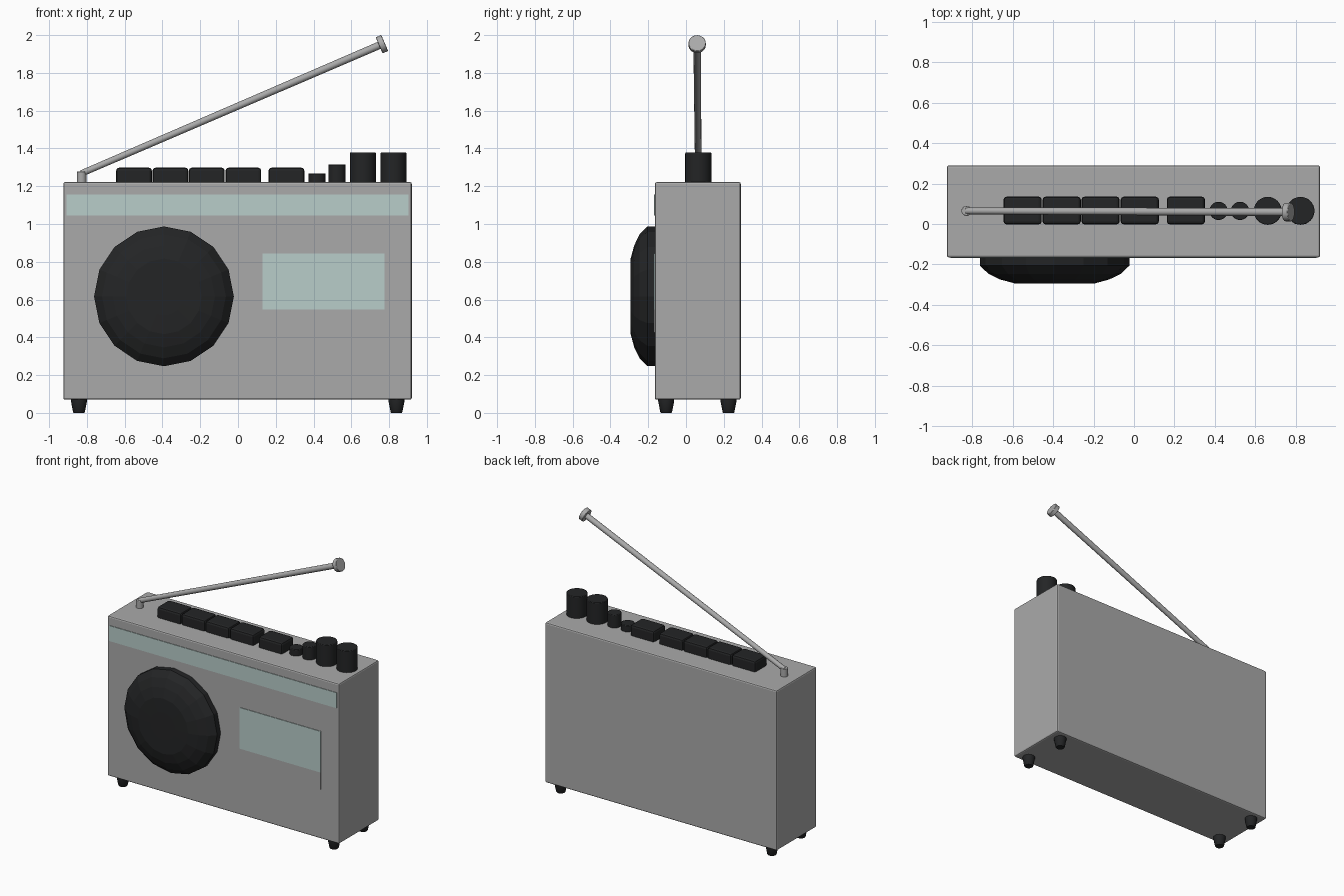
import bpy, bmesh, math
from mathutils import Vector

if "Cube" in bpy.data.objects:
    bpy.data.objects.remove(bpy.data.objects["Cube"])


def material(name, rgb):
    m = bpy.data.materials.new(name)
    m.diffuse_color = (*rgb, 1)
    m.use_nodes = True
    m.node_tree.nodes["Principled BSDF"].inputs["Base Color"].default_value = m.diffuse_color
    return m


GREY = material("grey_casing", (0.40, 0.40, 0.40))
DARK = material("black_plastic", (0.017, 0.018, 0.019))
GLASS = material("pale_glass", (0.48, 0.61, 0.59))


def finish(bm, name, mat, bevel=0, segments=2, smooth=True):
    bmesh.ops.recalc_face_normals(bm, faces=bm.faces)
    me = bpy.data.meshes.new(name)
    bm.to_mesh(me)
    bm.free()
    ob = bpy.data.objects.new(name, me)
    bpy.context.collection.objects.link(ob)
    me.materials.append(mat)
    if bevel:
        b = ob.modifiers.new("bevel", 'BEVEL')
        b.width, b.segments = bevel, segments
        b.limit_method = 'ANGLE'
    if smooth:
        bpy.ops.object.select_all(action='DESELECT')
        ob.select_set(True)
        bpy.context.view_layer.objects.active = ob
        bpy.ops.object.shade_smooth_by_angle(angle=math.radians(35))
    return ob


def box(name, lo, hi, mat, bevel=0, segments=2):
    bm = bmesh.new()
    bmesh.ops.create_cube(bm, size=1)
    for v in bm.verts:
        v.co = [lo[i] + (v.co[i] + 0.5) * (hi[i] - lo[i]) for i in range(3)]
    return finish(bm, name, mat, bevel, segments, smooth=False)


def lathe(name, base, axis, profile, sides, mat, bevel=0, smooth=True):
    """Rings of (radius, distance along axis), capped at both ends."""
    bm = bmesh.new()
    rings = [[bm.verts.new((r * math.cos(2 * math.pi * i / sides),
                            r * math.sin(2 * math.pi * i / sides), h))
              for i in range(sides)] for r, h in profile]
    for a, b in zip(rings, rings[1:]):
        for i in range(sides):
            j = (i + 1) % sides
            bm.faces.new((a[i], a[j], b[j], b[i]))
    bm.faces.new(rings[0])
    bm.faces.new(rings[-1])
    rot = Vector((0, 0, 1)).rotation_difference(Vector(axis))
    for v in bm.verts:
        v.co = rot @ v.co + Vector(base)
    return finish(bm, name, mat, bevel, 2, smooth)


TOP, FRONT, MID = 1.222, -0.165, 0.065

# Casing
box("casing", (-0.925, FRONT, 0.07), (0.92, 0.29, TOP), GREY, 0.01)

# Tuning strip, cassette window and the lip under it
box("tuning_strip", (-0.907, FRONT - 0.004, 1.045), (0.902, FRONT + 0.004, 1.156), GLASS)
box("cassette_window", (0.13, FRONT - 0.004, 0.548), (0.775, FRONT + 0.004, 0.844), GLASS)
box("cassette_lip", (0.13, FRONT - 0.004, 0.426), (0.775, FRONT + 0.004, 0.548), GREY)

# Domed sixteen-sided speaker
lathe("speaker", (-0.392, FRONT + 0.01, 0.617), (0, -1, 0),
      [(0.37, 0), (0.37, 0.05), (0.328, 0.091), (0.27, 0.119), (0.20, 0.138), (0.10, 0.14)],
      16, DARK, smooth=False)

# Row of piano-key buttons
for i, x in enumerate((-0.645, -0.452, -0.26, -0.066, 0.162)):
    box(f"button_{i + 1}", (x, -0.002, TOP - 0.02), (x + 0.189, 0.135, 1.298), DARK, 0.015)

# Small switches and the large knobs
for name, x, r, top in (("low_switch", 0.418, 0.045, 1.268),
                        ("tall_switch", 0.524, 0.045, 1.316),
                        ("volume_knob", 0.661, 0.069, 1.378),
                        ("tuning_knob", 0.823, 0.069, 1.378)):
    lathe(name, (x, MID, TOP - 0.01), (0, 0, 1), [(r, 0), (r, top - TOP + 0.01)],
          32, DARK, 0.004)

# Tapered feet
for sx, x in (("left", -0.842), ("right", 0.839)):
    for sy, y in (("front", -0.105), ("back", 0.225)):
        lathe(f"{sy}_{sx}_foot", (x, y, 0), (0, 0, 1),
              [(0.028, 0), (0.031, 0.004), (0.042, 0.06), (0.042, 0.075)], 16, DARK)

# Aerial: pivot post, rod and end cap
start, tip = Vector((-0.828, MID, 1.268)), Vector((0.762, 0.059, 1.952))
axis = (tip - start).normalized()
lathe("aerial_post", (-0.828, MID, TOP - 0.01), (0, 0, 1), [(0.025, 0), (0.025, 0.066)], 16, GREY, 0.004)
lathe("aerial_rod", start, axis, [(0.017, 0), (0.02, (tip - start).length)], 16, GREY)
lathe("aerial_cap", tip - axis * 0.016, axis, [(0.046, 0), (0.046, 0.032)], 20, GREY, 0.003)
